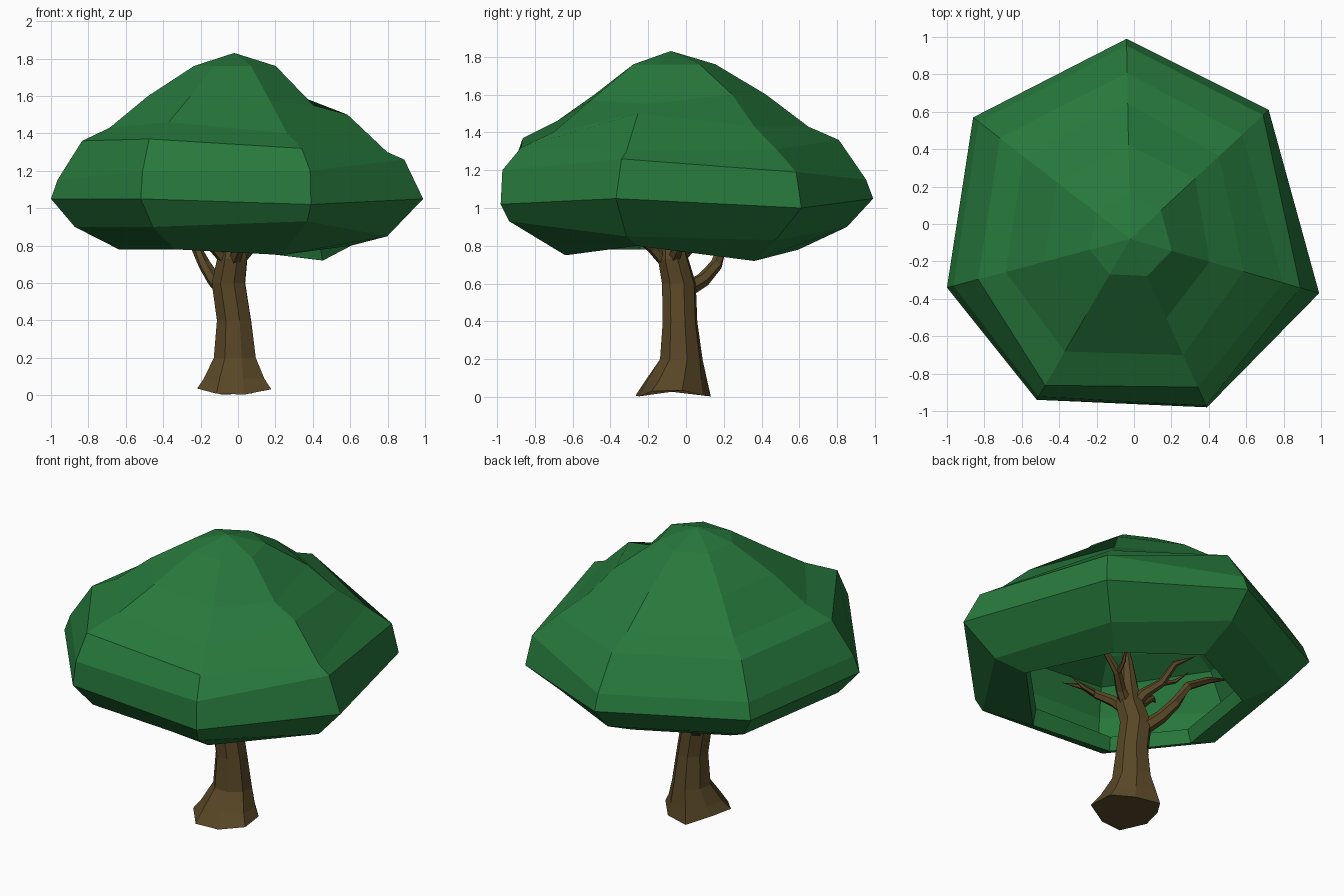
import bpy
import bmesh
from math import cos, sin, tau
from mathutils import Vector

default_cube = bpy.data.objects.get("Cube")
if default_cube:
    bpy.data.objects.remove(default_cube, do_unlink=True)


def make_material(name, colour):
    material = bpy.data.materials.new(name)
    material.use_nodes = True
    material.diffuse_color = (*colour, 1)
    shader = material.node_tree.nodes["Principled BSDF"]
    shader.inputs["Base Color"].default_value = (*colour, 1)
    shader.inputs["Roughness"].default_value = 0.9
    return material


leaf_green = make_material("leaf green", (0.02, 0.19, 0.045))
bark_brown = make_material("bark brown", (0.1, 0.064, 0.02))


def loft(name, rings, material, cap_start=False, tip=None):
    """Skin a stack of equal-sized point rings with flat faces."""
    bm = bmesh.new()
    loops = [[bm.verts.new(point) for point in ring] for ring in rings]
    count = len(loops[0])
    for lower, upper in zip(loops, loops[1:]):
        for i in range(count):
            j = (i + 1) % count
            bm.faces.new((lower[i], lower[j], upper[j], upper[i]))
    if cap_start:
        bm.faces.new(reversed(loops[0]))
    if tip is not None:
        peak = bm.verts.new(tip)
        last = loops[-1]
        for i in range(count):
            bm.faces.new((last[i], last[(i + 1) % count], peak))
    mesh = bpy.data.meshes.new(name)
    bm.to_mesh(mesh)
    bm.free()
    mesh.materials.append(material)
    obj = bpy.data.objects.new(name, mesh)
    bpy.context.collection.objects.link(obj)
    return obj


def branch(name, path, start_radius, end_radius, sides=6):
    """Tapered tube that follows a short path and ends in a point."""
    points = [Vector(p) for p in path]
    rings = []
    for k, point in enumerate(points[:-1]):
        before = points[max(k - 1, 0)]
        turn = (points[k + 1] - before).to_track_quat("Z", "Y")
        blend = k / (len(points) - 1)
        radius = start_radius + (end_radius - start_radius) * blend
        rings.append([
            point + turn @ Vector((cos(tau * i / sides), sin(tau * i / sides), 0)) * radius
            for i in range(sides)
        ])
    return loft(name, rings, bark_brown, cap_start=True, tip=points[-1])


# Canopy: seven corner ribs, each a profile of (reach, height) from the lip to the crown
peak = Vector((-0.02, -0.08, 1.83))
rim_corners = {
    "back": (-0.04, 0.99),
    "back_right": (-0.86, 0.57),
    "right": (-1.0, -0.34),
    "front_right": (-0.52, -0.94),
    "front_left": (0.39, -0.98),
    "left": (0.99, -0.37),
    "back_left": (0.72, 0.61),
}
common_rib = {
    "lip": (0.6, 0.86),
    "bottom": (0.63, 0.78),
    "under": (0.87, 0.9),
    "rim": (1, 1.05),
    "brow": (0.965, 1.15),
    "shoulder": (0.83, 1.36),
    "slope": (0.68, 1.43),
    "upper": (0.47, 1.6),
    "crown": (0.22, 1.76),
}
rib_changes = {
    "front_right": {"shoulder": (0.91, 1.37), "brow": (0.98, 1.2), "slope": (0.7, 1.46)},
    "front_left": {"bottom": (0.62, 0.75), "under": (0.95, 0.93), "rim": (1, 1.02),
                   "brow": (0.99, 1.2), "shoulder": (0.88, 1.32), "slope": (0.69, 1.4),
                   "upper": (0.47, 1.57)},
    "left": {"bottom": (0.62, 0.8), "under": (0.81, 0.85), "brow": (0.9, 1.26),
             "shoulder": (0.81, 1.3), "slope": (0.6, 1.5), "upper": (0.42, 1.55)},
    "back_left": {"bottom": (0.64, 0.72), "under": (0.8, 0.83), "rim": (1, 1.0),
                  "brow": (0.96, 1.19), "shoulder": (0.81, 1.31), "slope": (0.64, 1.43)},
}
canopy_rings = []
for level, shared in common_rib.items():
    ring = []
    for corner, (x, y) in rim_corners.items():
        reach, height = rib_changes.get(corner, {}).get(level, shared)
        ring.append((peak.x + (x - peak.x) * reach, peak.y + (y - peak.y) * reach, height))
    canopy_rings.append(ring)
loft("canopy", canopy_rings, leaf_green, tip=peak)

# Trunk: leaning seven-sided column with a flared, lobed root
trunk_sections = [
    # centre x, centre y, height, radius, lobe depth
    (-0.02, -0.08, 0.02, 0.2, 0.12),
    (-0.02, -0.06, 0.09, 0.165, 0.1),
    (-0.015, -0.03, 0.2, 0.118, 0.05),
    (-0.02, -0.035, 0.4, 0.096, 0.04),
    (-0.05, -0.04, 0.6, 0.094, 0.03),
    (-0.03, -0.07, 0.73, 0.085, 0.03),
    (-0.03, -0.08, 0.86, 0.055, 0),
    (0.0, -0.06, 1.0, 0.035, 0),
]
sides = 8
trunk_rings = []
for x, y, height, radius, lobe in trunk_sections:
    ring = []
    for i in range(sides):
        angle = tau * (i + 0.4) / sides
        r = radius * (1 + lobe * cos(3 * angle + 1))
        sag = 0.02 * cos(2 * angle) if height < 0.05 else 0
        ring.append((x + r * cos(angle), y + r * sin(angle), height + sag))
    trunk_rings.append(ring)
loft("trunk", trunk_rings, bark_brown, cap_start=True, tip=(0.03, -0.05, 1.2))

# Main side limb, leaving the trunk below the canopy
branch("side_limb", [(-0.07, -0.01, 0.56), (-0.13, 0.09, 0.62), (-0.18, 0.16, 0.7),
                     (-0.24, 0.2, 0.82), (-0.4, 0.2, 0.92), (-0.58, 0.18, 1.0)], 0.045, 0.015)

# Crown limbs fan out around the trunk top, each with one twig
centre = Vector((-0.03, -0.08, 0.7))
for index, name in enumerate(("left", "back", "front_right", "front")):
    angle = tau * (index / 4 + 0.06)
    outward = Vector((cos(angle), sin(angle), 0))
    sideways = Vector((-sin(angle), cos(angle), 0))
    lift = Vector((0, 0, 1))

    def along(out, up, side=0):
        return centre + outward * out + lift * up + sideways * side

    branch(name + "_limb", [along(0.01, 0), along(0.1, 0.09), along(0.2, 0.15, 0.03),
                            along(0.3, 0.24, 0.01), along(0.42, 0.28, 0.05)], 0.04, 0.012)
    branch(name + "_twig", [along(0.19, 0.14, 0.02), along(0.25, 0.18, 0.1),
                            along(0.32, 0.26, 0.16)], 0.018, 0.008, sides=5)
